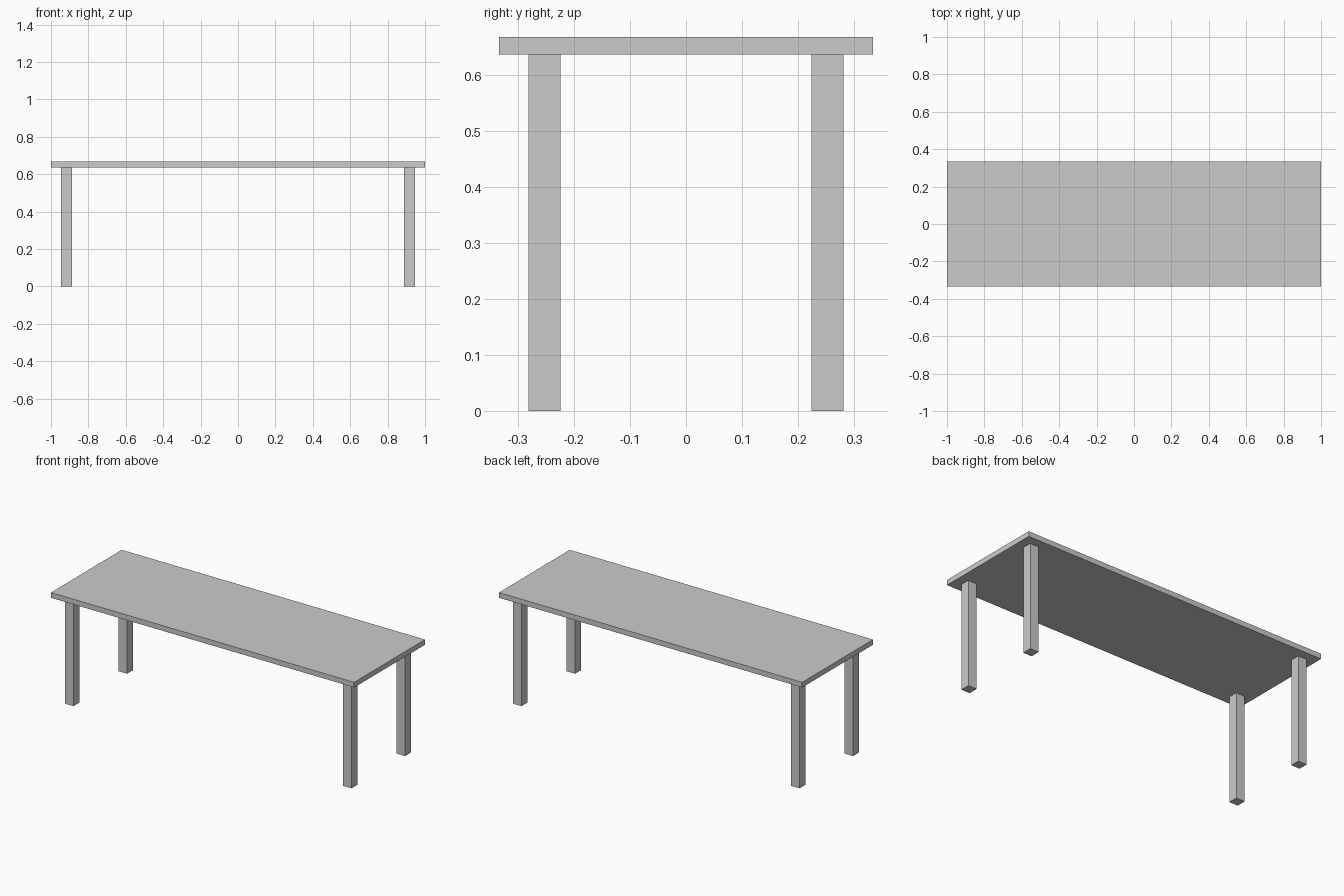
import bpy

if "Cube" in bpy.data.objects:
    bpy.data.objects.remove(bpy.data.objects["Cube"])

TOP_Z, UNDER_Z = 0.667, 0.636
LEG_X, LEG_Y, LEG_W = 0.917, 0.2525, 0.057


def box(name, center, size):
    bpy.ops.mesh.primitive_cube_add(size=1, location=center)
    ob = bpy.context.object
    ob.name = name
    ob.scale = size
    bpy.ops.object.transform_apply(location=False, rotation=False, scale=True)
    return ob


# Flat slab top
box("table_top", (0, 0, (TOP_Z + UNDER_Z) / 2), (2, 0.667, TOP_Z - UNDER_Z))

# Four square legs, inset from the corners
for side, sx in (("left", -1), ("right", 1)):
    for end, sy in (("front", -1), ("back", 1)):
        box(f"{end}_{side}_leg", (sx * LEG_X, sy * LEG_Y, UNDER_Z / 2),
            (LEG_W, LEG_W, UNDER_Z))
